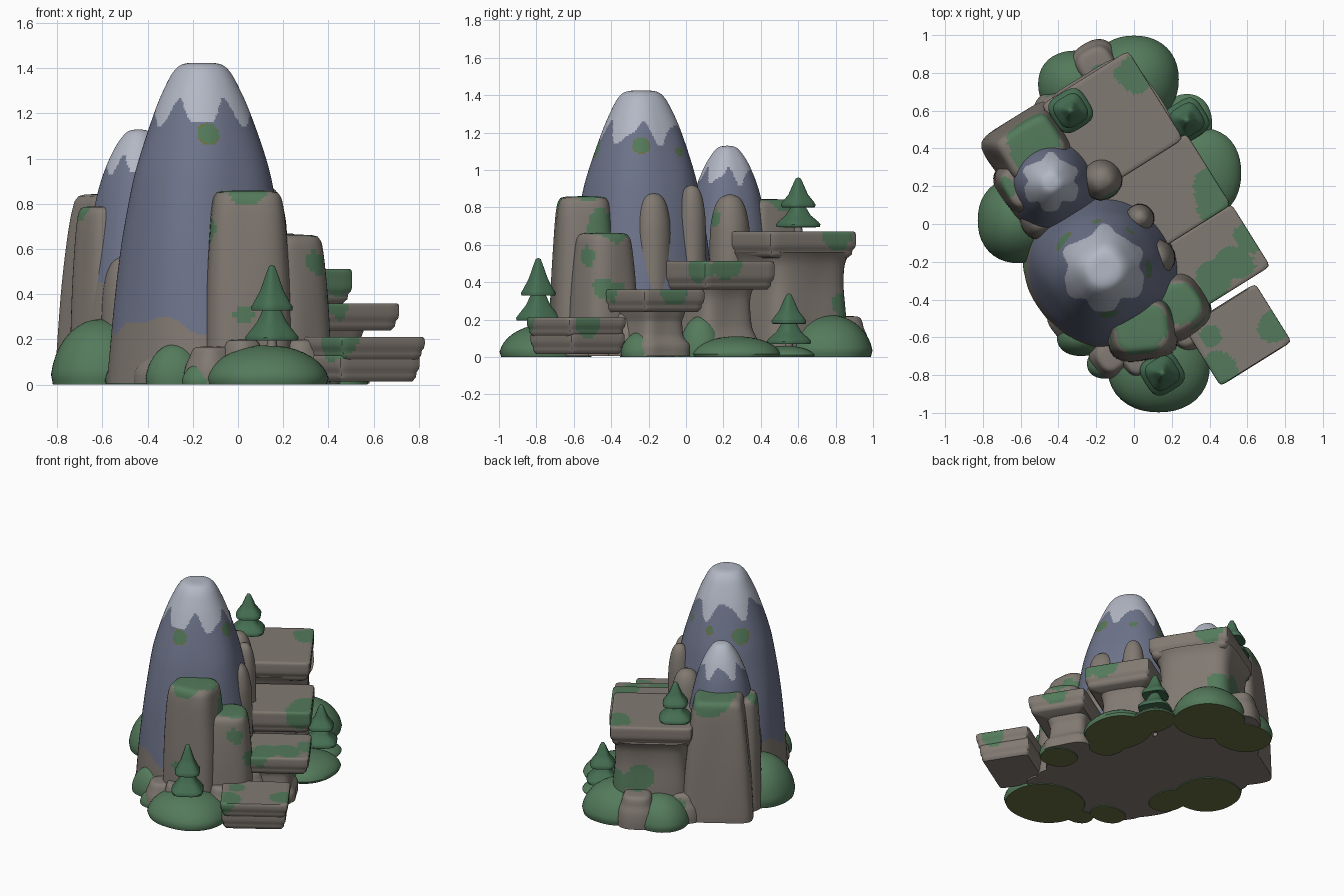
import bpy, bmesh, math
from mathutils import Vector

if "Cube" in bpy.data.objects:
    bpy.data.objects.remove(bpy.data.objects["Cube"])

TURN = math.radians(32)          # the whole terrace line runs at this angle


def mat(name, rgb):
    m = bpy.data.materials.new(name)
    m.diffuse_color = (*rgb, 1)
    m.use_nodes = True
    m.node_tree.nodes["Principled BSDF"].inputs["Base Color"].default_value = m.diffuse_color
    return m


MATS = [mat("rock brown", (.222, .194, .169)), mat("moss green", (.088, .195, .105)),
        mat("slate blue", (.155, .175, .258)), mat("snow grey", (.45, .48, .56)),
        mat("tree green", (.06, .158, .085)), mat("olive", (.14, .165, .05))]
ROCK, MOSS, SLATE, SNOW, TREE, OLIVE = range(6)

# moss patches on the rocks: x, y, z, radius
PATCHES = [(0, .79, .67, .105), (.41, .18, .5, .1), (.44, .08, .48, .09), (.61, -.07, .36, .09),
           (.53, -.2, .36, .1), (.43, -.3, .36, .1), (.32, -.43, .36, .08), (.75, -.54, .2, .085),
           (.45, -.77, .2, .1), (.4, -.6, .2, .05), (.04, -.55, .9, .16), (-.12, -.63, .68, .06),
           (.22, -.42, .68, .13), (.32, -.5, .54, .05), (.02, -.73, .31, .06), (-.53, .44, .86, .16),
           (-.68, .2, .8, .07), (-.1, .13, .75, .06), (-.42, .62, .1, .08), (.2, .12, .25, .08),
           (-.2, .79, .3, .09), (-.03, .83, .27, .08)]
SPOTS = [(-.13, -.48, 1.11, .045), (.07, -.24, 1.13, .042), (-.36, -.1, 1.03, .055), (-.2, .02, 1.07, .022),
         (-.02, -.03, 1.1, .022)]


def wobble(p):
    return .012 * math.sin(23 * p.x + 5 * p.z) + .01 * math.sin(31 * p.y + 17 * p.z)


def rock_rule(p, n):
    near = min((p - Vector(c[:3])).length - c[3] for c in PATCHES)
    return MOSS if near + wobble(p) < 0 else ROCK


def bush_rule(p, n):
    return OLIVE if n.z < -.9 else MOSS


def tree_rule(p, n):
    return TREE


def peak_rule(cx, cy, snow_z, wave, rock_z):
    def rule(p, n):
        a = math.atan2(p.y - cy, p.x - cx)
        near = min((p - Vector(c[:3])).length - c[3] for c in SPOTS)
        if near < .006:
            return MOSS if near < 0 else OLIVE
        if p.z > snow_z + wave * (math.cos(6 * a) + .35 * math.sin(11 * a)):
            return SNOW
        return ROCK if p.z < rock_z + .03 * math.sin(5 * a) + .02 * math.sin(9 * a) else SLATE
    return rule


def tangent(before, after):
    """Slope between two profile steps, limited so the curve never overshoots."""
    return Vector([0 if a * b <= 0 else math.copysign(min(abs(a + b) / 2, 2 * abs(a), 2 * abs(b)), a)
                   for a, b in zip(before, after)])


def loft(name, x, y, profile, hx=1, hy=1, power=2, rule=rock_rule, rot=TURN, seg=60,
         step=.02, smooth=True, lump=0):
    """Stack of rounded-square rings; profile is (radius, height) from bottom to top."""
    pts = []
    floor = 0 if rule is bush_rule else .005
    q = [Vector(v) for v in [profile[0]] + profile + [profile[-1]]]
    for i in range(1, len(q) - 2):
        p0, p1, p2, p3 = q[i - 1:i + 3]
        m1, m2 = tangent(p1 - p0, p2 - p1), tangent(p2 - p1, p3 - p2)
        length = math.hypot((p2.x - p1.x) * max(hx, hy), p2.y - p1.y)
        k = 1 if i == 1 else max(1, math.ceil(length / step))
        for j in range(k):
            t = j / k
            h = t * t * (3 - 2 * t)
            pts.append(p1.lerp(p2, h) + m1 * (t * (1 - t) ** 2) - m2 * (t * t * (1 - t)) if smooth else p1.lerp(p2, t))
    pts.append(q[-1])
    bm = bmesh.new()
    rings = []
    for r, z in pts:
        ring = []
        for s in range(seg):
            a = math.tau * s / seg
            c, d = math.cos(a), math.sin(a)
            k = r / (abs(c) ** power + abs(d) ** power) ** (1 / power)
            k *= 1 + lump * (math.sin(3 * a + 4 * z) + .6 * math.sin(5 * a - 7 * z))
            u, v = k * c * hx, k * d * hy
            ring.append(bm.verts.new((x + u * math.cos(rot) - v * math.sin(rot),
                                      y + u * math.sin(rot) + v * math.cos(rot), max(z, floor))))
        rings.append(ring)
    for lo, hi in zip(rings, rings[1:]):
        for s in range(seg):
            t = (s + 1) % seg
            bm.faces.new((lo[s], lo[t], hi[t], hi[s]))
    bmesh.ops.remove_doubles(bm, verts=bm.verts, dist=1e-5)
    bmesh.ops.recalc_face_normals(bm, faces=bm.faces)
    for f in bm.faces:
        f.material_index = rule(f.calc_center_median(), f.normal)
    me = bpy.data.meshes.new(name)
    bm.to_mesh(me)
    bm.free()
    ob = bpy.data.objects.new(name, me)
    bpy.context.collection.objects.link(ob)
    for m in MATS:
        me.materials.append(m)
    bpy.ops.object.select_all(action='DESELECT')
    ob.select_set(True)
    bpy.context.view_layer.objects.active = ob
    bpy.ops.object.shade_smooth_by_angle(angle=math.radians(50))
    return ob


def slab(name, x, y, hx, hy, z0, z1):
    loft(name, x, y, [(0, z0), (.88, z0), (.94, z0 + .018), (.95, z0 + .04), (.985, z0 + .052), (1, z0 + .07),
                      (1, z1 - .016), (.992, z1 - .005), (.97, z1), (0, z1)], hx, hy, 24, seg=96, smooth=False)


def column(name, x, y, hx, hy, top, power=3.5, taper=.82, **kw):
    loft(name, x, y, [(0, 0), (1, 0), (1, .04), ((1 + taper) / 2 + .03, top * .5), (taper, top - min(.09, top * .3)),
                      (taper * .9, top - .025), (taper * .7, top - .004), (0, top)], hx, hy, power, lump=.012, **kw)


def dome(name, x, y, r, top):
    loft(name, x, y, [(0, 0), (1.05, 0), (1, top - .25), (.88, top - .12), (.66, top - .045), (.36, top - .01), (0, top)],
         r, r, 2.2, lump=.012, seg=44)


def bush(name, x, y, hx, hy, h):
    prof = [(0, 0), (.95, 0)] + [(math.cos(a), h * math.sin(a))
                                 for a in (math.pi / 2 * i / 10 for i in range(1, 11))]
    loft(name, x, y, prof, hx, hy, 2.2, bush_rule, rot=0, seg=40, step=.03, smooth=False)


def tree(name, x, y, z, h):
    loft(name + "_trunk", x, y, [(0, z - .04), (.028, z - .04), (.02, z + .12 * h), (.02, z + .4 * h), (0, z + .4 * h)],
         seg=12, rule=lambda p, n: ROCK, smooth=False)
    for part, lo, hi, r in (("lower", .08, .6, .105), ("upper", .44, 1, .082)):
        a, b = z + lo * h, z + hi * h
        d = b - a
        loft(f"{name}_{part}_tier", x, y, [(0, a + .03), (r * .8, a + .005), (r * .97, a + .006), (r, a + .02),
             (r * .9, a + .035), (r * .56, a + d * .45), (r * .27, a + d * .82), (r * .14, b - .006), (0, b)],
             power=3.5, rule=tree_rule, seg=32, smooth=False)


# ground under everything
loft("ground_base", -.12, .05, [(0, 0), (1, 0), (1, .03), (0, .03)], .4, .68, 4, step=.05, smooth=False)

# snowy peaks
loft("large_peak", -.16, -.24, [(0, 0), (.4, 0), (.378, .3), (.345, .6), (.305, .85), (.27, 1.0), (.205, 1.2),
     (.16, 1.31), (.12, 1.385), (.08, 1.418), (.04, 1.424), (0, 1.424)], power=2.3,
     rule=peak_rule(-.16, -.24, 1.195, .055, .27), seg=160, step=.0115, lump=.01)
loft("small_peak", -.44, .22, [(0, 0), (.27, 0), (.255, .3), (.22, .6), (.175, .85), (.125, 1.0), (.075, 1.09),
     (.035, 1.125), (0, 1.13)], power=2.3, rule=peak_rule(-.44, .22, .965, .04, .44), seg=100, step=.013, lump=.01)

# terraces, low to high, each with its pillar
slab("terrace_1_foot", .54, -.58, .212, .172, .015, .13)
slab("terrace_1", .55, -.587, .222, .182, .11, .21)
slab("terrace_2", .4, -.195, .258, .195, .24, .36)
slab("terrace_3", .162, .145, .275, .225, .36, .512)
slab("terrace_4", -.115, .54, .272, .277, .53, .67)
for i, x, y, hx, hy, top in ((2, .36, -.19, .2, .16, .27), (3, .135, .135, .24, .2, .4), (4, -.12, .55, .26, .262, .56)):
    neck = .93 if i == 4 else .8
    loft(f"pillar_{i}", x, y, [(0, 0), (1, 0), (1, .06), (neck + .04, top * .4), (neck, top * .7), (neck + .03, top - .06),
         (neck + .13, top), (0, top)], hx, hy, 5, lump=.014, seg=72)

# cliffs, humps and boulders
column("front_cliff", .04, -.55, .195, .175, .86, 3.5, rot=.1)
column("side_cliff", .225, -.44, .17, .17, .665, 3)
column("back_cliff", -.545, .41, .23, .18, .845, 6, .74, seg=90)
column("left_cliff", -.6, .2, .12, .15, .79, 3, .8)
dome("hump_a", .115, -.18, .1, .88)
dome("hump_b", .03, .03, .075, .92)
dome("hump_c", -.17, .235, .105, .87)
dome("hump_d", -.5, .02, .1, .57)
for i, (x, y, r, h) in enumerate(((-.12, -.7, .11, .17), (-.2, .84, .13, .22), (.02, -.72, .1, .2), (.28, -.56, .12, .2),
                                  (.3, -.3, .13, .24), (-.4, .6, .12, .2), (-.33, -.5, .12, .14))):
    column(f"boulder_{i}", x, y, r, r, h, 2.6, .8)

# bushes
for i, b in enumerate(((0, .765, .24, .235, .225), (-.31, .74, .2, .18, .2), (.36, .27, .21, .24, .11),
                       (.28, .53, .135, .16, .06), (-.61, .02, .22, .23, .29), (.13, -.75, .275, .25, .175),
                       (.45, -.23, .13, .12, .14), (.3, .08, .12, .12, .22), (-.28, -.6, .13, .1, .18),
                       (-.15, -.74, .1, .08, .1), (-.47, -.2, .12, .16, .13))):
    bush(f"bush_{i}", *b)

# trees
tree("front_tree", .15, -.79, .16, .37)
tree("terrace_tree", -.335, .6, .665, .295)
tree("side_tree", .28, .55, .04, .3)
